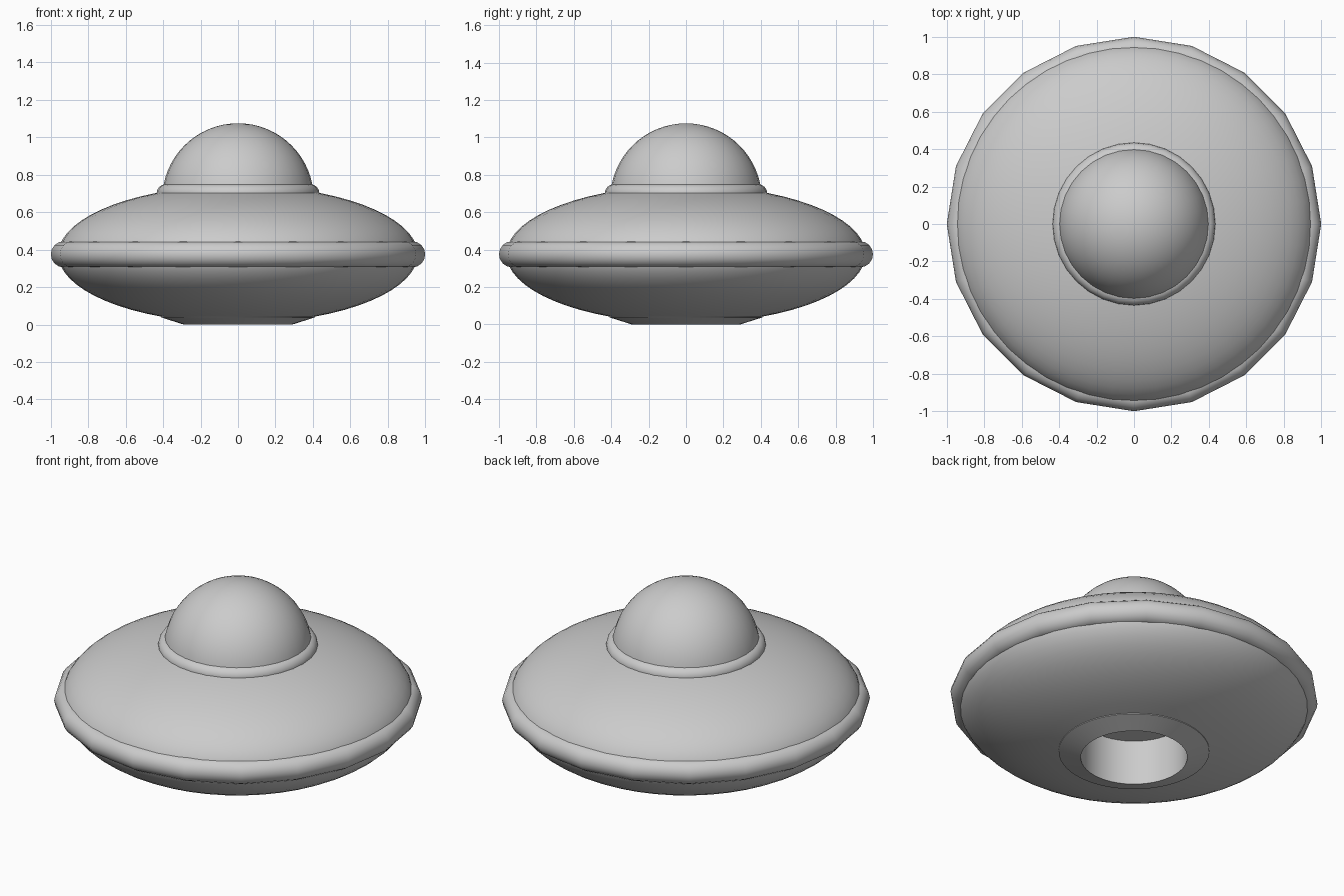
import bpy, bmesh, math

if "Cube" in bpy.data.objects:
    bpy.data.objects.remove(bpy.data.objects["Cube"])

MID = 0.375  # height of the saucer's widest line


def lathe(name, profile, sides, angle=35):
    """Spin a list of (radius, z) points around the z axis."""
    bm = bmesh.new()
    rings = []
    for r, z in profile:
        if r < 1e-5:
            rings.append([bm.verts.new((0, 0, z))])
        else:
            rings.append([bm.verts.new((r * math.cos(2 * math.pi * i / sides),
                                        r * math.sin(2 * math.pi * i / sides), z))
                          for i in range(sides)])
    for a, b in zip(rings, rings[1:]):
        for i in range(sides):
            j = (i + 1) % sides
            if len(a) == 1:
                bm.faces.new((a[0], b[j], b[i]))
            elif len(b) == 1:
                bm.faces.new((a[i], a[j], b[0]))
            else:
                bm.faces.new((a[i], a[j], b[j], b[i]))
    bmesh.ops.recalc_face_normals(bm, faces=bm.faces)
    mesh = bpy.data.meshes.new(name)
    bm.to_mesh(mesh)
    bm.free()
    obj = bpy.data.objects.new(name, mesh)
    bpy.context.collection.objects.link(obj)
    smooth(obj, angle)
    return obj


def smooth(obj, angle):
    bpy.ops.object.select_all(action='DESELECT')
    obj.select_set(True)
    bpy.context.view_layer.objects.active = obj
    bpy.ops.object.shade_smooth_by_angle(angle=math.radians(angle))


def ring(name, major, minor, z, sides):
    bpy.ops.mesh.primitive_torus_add(major_radius=major, minor_radius=minor,
                                     major_segments=sides, minor_segments=16,
                                     location=(0, 0, z))
    obj = bpy.context.object
    obj.name = name
    smooth(obj, 60)


# Saucer hull: flattened ellipse, with a sloped foot and a round recess below
start = -math.acos(0.41 / 0.96)
hull = [(0.0, 0.27), (0.29, 0.27), (0.29, 0.0), (0.41, 0.038)]
steps = 28
for i in range(steps + 1):
    t = start + (math.pi / 2 - start) * i / steps
    hull.append((0.96 * math.cos(t) if i < steps else 0.0,
                 MID + 0.368 * math.sin(t)))
lathe("saucer_hull", hull, 48)

# Rounded rim band around the widest line
ring("rim_band", 0.93, 0.07, MID, 20)

# Collar at the foot of the dome
ring("dome_collar", 0.385, 0.05, 0.70, 32)

# Cockpit dome
dome = [(0.405 * math.cos(i * math.pi / 32) if i < 16 else 0.0,
         0.67 + 0.405 * math.sin(i * math.pi / 32)) for i in range(17)]
lathe("cockpit_dome", dome, 32)
